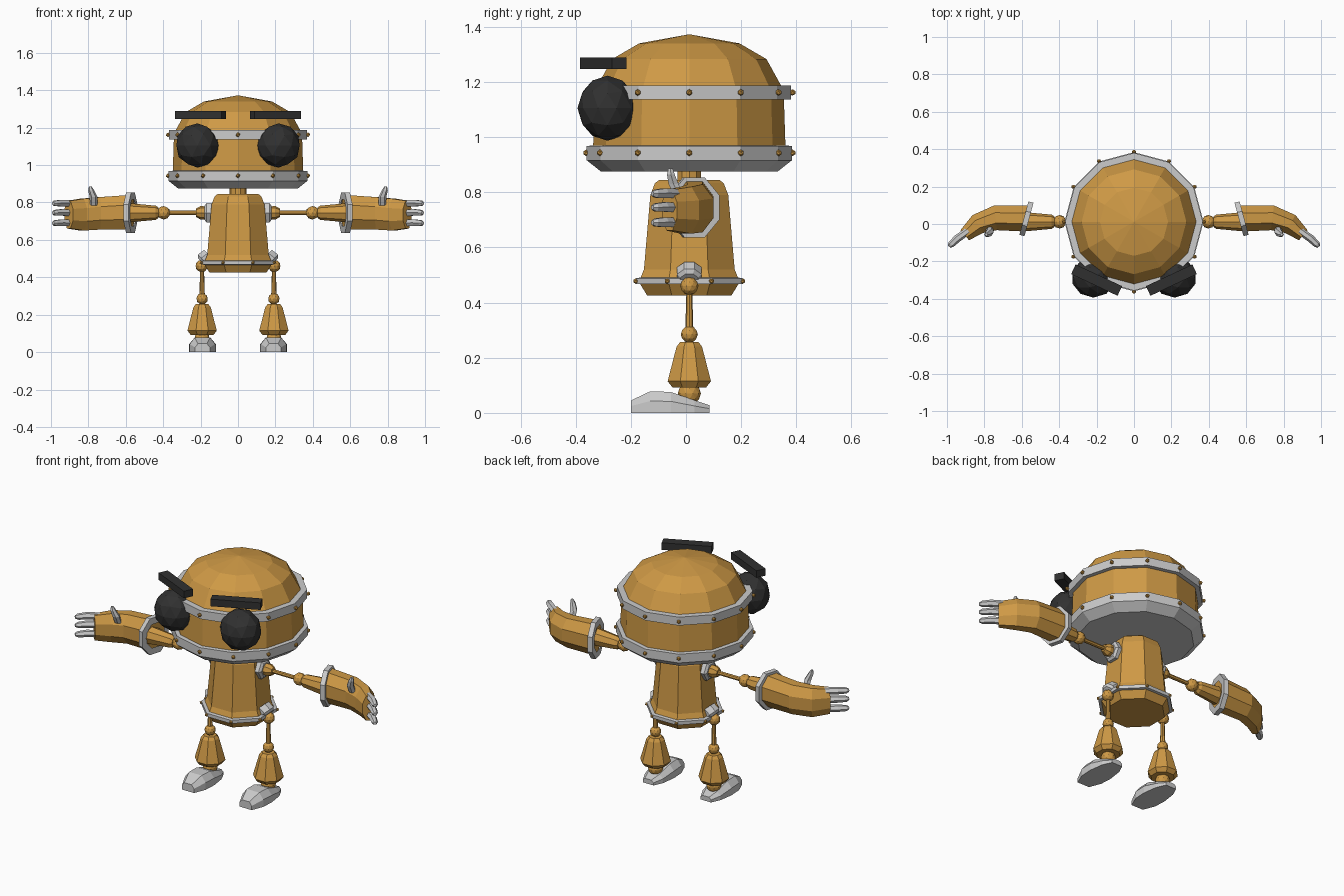
import bpy, bmesh
from math import sin, cos, pi, radians
from mathutils import Vector, Matrix

if "Cube" in bpy.data.objects:
    bpy.data.objects.remove(bpy.data.objects["Cube"])


def material(name, col):
    m = bpy.data.materials.new(name)
    m.diffuse_color = (*col, 1)
    m.use_nodes = True
    m.node_tree.nodes["Principled BSDF"].inputs["Base Color"].default_value = m.diffuse_color
    return m


GOLD = material("gold_paint", (0.62, 0.32, 0.06))
DARK = material("dark_rubber", (0.03, 0.03, 0.03))
CY = 0.012  # shared depth of the body axis


def finish(name, bm, mat=None, mirror=False):
    bmesh.ops.remove_doubles(bm, verts=bm.verts, dist=1e-5)
    bmesh.ops.recalc_face_normals(bm, faces=bm.faces)
    me = bpy.data.meshes.new(name)
    bm.to_mesh(me)
    bm.free()
    ob = bpy.data.objects.new(name, me)
    bpy.context.collection.objects.link(ob)
    if mat:
        me.materials.append(mat)
    if mirror:
        mod = ob.modifiers.new("mirror", 'MIRROR')
        mod.use_mirror_merge = False
    return ob


def tube(name, rings, n=8, mat=None, mirror=False, phase=0.0, caps=True):
    """Loft rings given as (centre, direction, half width, half height)."""
    bm = bmesh.new()
    loops = []
    for c, d, ru, rv in rings:
        d = Vector(d).normalized()
        if abs(d.z) > 0.9:
            u, v = Vector((1, 0, 0)), Vector((0, 1, 0))
        else:
            v = (Vector((0, 0, 1)) - d * d.z).normalized()
            u = v.cross(d)
        angs = [2 * pi * (i + phase) / n for i in range(n)]
        loops.append([bm.verts.new(Vector(c) + u * ru * cos(a) + v * rv * sin(a)) for a in angs])
    for a, b in zip(loops, loops[1:]):
        for i in range(n):
            j = (i + 1) % n
            bm.faces.new((a[i], a[j], b[j], b[i]))
    if caps:
        bm.faces.new(loops[0])
        bm.faces.new(loops[-1])
    return finish(name, bm, mat, mirror)


def lathe(name, profile, x=0, **kw):
    """Upright turned shape from (radius, z) points."""
    return tube(name, [((x, CY, z), (0, 0, 1), r, r) for r, z in profile], **kw)


def arm_lathe(name, profile, **kw):
    """Turned shape along the arm from (x, radius) points."""
    return tube(name, [((x, CY, 0.745), (1, 0, 0), r, r) for x, r in profile], mirror=True, **kw)


def balls(name, spots, r, mat, mirror=False, sub=2, scale=(1, 1, 1)):
    bm = bmesh.new()
    for p in spots:
        bmesh.ops.create_icosphere(bm, subdivisions=sub, radius=r,
                                   matrix=Matrix.Translation(p) @ Matrix.Diagonal((*scale, 1)))
    return finish(name, bm, mat, mirror)


def circle_spots(n, r, z, phase=0.0):
    return [(r * cos(2 * pi * (i + phase) / n), CY + r * sin(2 * pi * (i + phase) / n), z) for i in range(n)]


# Head: twelve-sided dome with two riveted bands
lathe("head_dome", [(0.35, 0.93), (0.342, 1.17), (0.28, 1.283), (0.182, 1.34), (0.0001, 1.373)],
      n=12, mat=GOLD)
lathe("head_base_band", [(0.345, 0.97), (0.372, 0.968), (0.372, 0.916), (0.32, 0.875)], n=12)
lathe("head_upper_band", [(0.335, 1.137), (0.368, 1.137), (0.368, 1.187), (0.325, 1.187)],
      n=12, caps=False)
for label, z in (("lower", 0.943), ("upper", 1.162)):
    balls(label + "_band_rivets", circle_spots(12, 0.374, z), 0.012, GOLD, sub=1)

# Eyes and brows
balls("eyes", [(0.217, -0.285, 1.105)], 0.118, DARK, mirror=True, scale=(1, 0.92, 1))
bm = bmesh.new()
bmesh.ops.create_cube(bm, size=1, matrix=Matrix.Translation((0.2, -0.30, 1.268))
                      @ Matrix.Rotation(radians(25), 4, 'Z') @ Matrix.Diagonal((0.274, 0.057, 0.042, 1)))
finish("brows", bm, DARK, True)

# Neck and eight-sided torso
lathe("neck", [(0.045, 0.82), (0.045, 0.89)], n=10, mat=GOLD)
lathe("torso", [(0.118, 0.845), (0.135, 0.833), (0.153, 0.79), (0.178, 0.52), (0.198, 0.475), (0.165, 0.425)],
      n=8, mat=GOLD, phase=0.5)
lathe("waist_band", [(0.185, 0.466), (0.21, 0.468), (0.21, 0.488), (0.185, 0.492)],
      n=8, phase=0.5, caps=False)
balls("waist_rivets", circle_spots(8, 0.21, 0.478, 0.5), 0.01, GOLD, sub=1)

# Shoulder mount, joint, upper arm, elbow and forearm
arm_lathe("shoulder_mounts", [(0.13, 0.06), (0.168, 0.06), (0.178, 0.045)], n=6)
arm_lathe("shoulder_joints", [(0.17, 0.034), (0.20, 0.036), (0.225, 0.022)], n=8, mat=GOLD)
arm_lathe("upper_arms", [(0.2, 0.012), (0.40, 0.012)], n=8, mat=GOLD)
balls("elbows", [(0.398, CY, 0.745)], 0.036, GOLD, mirror=True)
arm_lathe("forearms", [(0.425, 0.028), (0.44, 0.038), (0.59, 0.052)], n=8, mat=GOLD)

# Cuff: slanted ring
cd = Vector((0.97, 0.26, 0)).normalized()
cc = Vector((0.575, 0.028, 0.745))
tube("cuffs", [(cc + cd * t, cd, ru, ru * 1.17) for t, ru in
               ((-0.014, 0.065), (-0.014, 0.1), (0.014, 0.1), (0.014, 0.065))],
     n=8, mirror=True, phase=0.5, caps=False)

# Hand bending forward, with three fingers and a thumb
tube("hands", [((0.57, 0.03, 0.748), (1, 0.25, 0), 0.078, 0.1),
               ((0.74, 0.033, 0.742), (1, -0.12, 0), 0.072, 0.094),
               ((0.835, 0.0, 0.735), (0.85, -0.5, 0), 0.06, 0.092),
               ((0.905, -0.06, 0.735), (0.75, -0.65, 0), 0.038, 0.08)],
     n=8, mat=GOLD, mirror=True, phase=0.5)
for i, z in enumerate((0.795, 0.745, 0.69)):
    tube("fingers_%d" % (i + 1), [((0.885, -0.035, z), (0.8, -0.6, 0), 0.02, 0.02),
                                  ((0.945, -0.078, z + 0.002), (0.75, -0.65, 0), 0.021, 0.02),
                                  ((0.978, -0.11, z), (0.6, -0.8, 0), 0.018, 0.017),
                                  ((0.988, -0.122, z), (0.6, -0.8, 0), 0.009, 0.009)],
         n=6, mirror=True)
tube("thumbs", [((0.772, -0.025, 0.785), (0, 0, 1), 0.02, 0.02),
                ((0.772, -0.045, 0.83), (0, 0, 1), 0.021, 0.021),
                ((0.785, -0.055, 0.865), (0, 0, 1), 0.016, 0.016),
                ((0.79, -0.056, 0.886), (0, 0, 1), 0.007, 0.009)], n=6, mirror=True)

# Hip mounts and legs
hd = Vector((0.7, 0, -0.7))
tube("hip_mounts", [((0.15, CY, 0.515), hd, 0.048, 0.048), ((0.183, CY, 0.49), hd, 0.048, 0.048),
                    ((0.192, CY, 0.481), hd, 0.035, 0.035)], n=8, mirror=True, phase=0.5)
balls("hip_joints", [(0.195, CY, 0.46)], 0.033, GOLD, mirror=True)
lathe("thighs", [(0.01, 0.46), (0.015, 0.29)], x=0.192, n=8, mat=GOLD, mirror=True)
balls("knees", [(0.192, CY, 0.285)], 0.031, GOLD, mirror=True)
lathe("shins", [(0.036, 0.257), (0.05, 0.24), (0.085, 0.115), (0.066, 0.092)],
      x=0.192, n=8, mat=GOLD, mirror=True, phase=0.5)
balls("ankles", [(0.192, CY, 0.07)], 0.042, GOLD, mirror=True)

# Feet: cross-sections (y, half width, height) from toe to heel
bm = bmesh.new()
loops = []
for y, w, h in ((-0.2, 0.04, 0.045), (-0.13, 0.068, 0.078), (-0.055, 0.072, 0.076),
                (0.03, 0.06, 0.046), (0.085, 0.035, 0.028)):
    pts = ((-w, 0), (-w, h * 0.55), (-w * 0.6, h), (w * 0.6, h), (w, h * 0.55), (w, 0))
    loops.append([bm.verts.new((0.19 + px, y, pz)) for px, pz in pts])
for a, b in zip(loops, loops[1:]):
    for i in range(6):
        j = (i + 1) % 6
        bm.faces.new((a[i], a[j], b[j], b[i]))
bm.faces.new(loops[0])
bm.faces.new(loops[-1])
finish("feet", bm, None, True)
